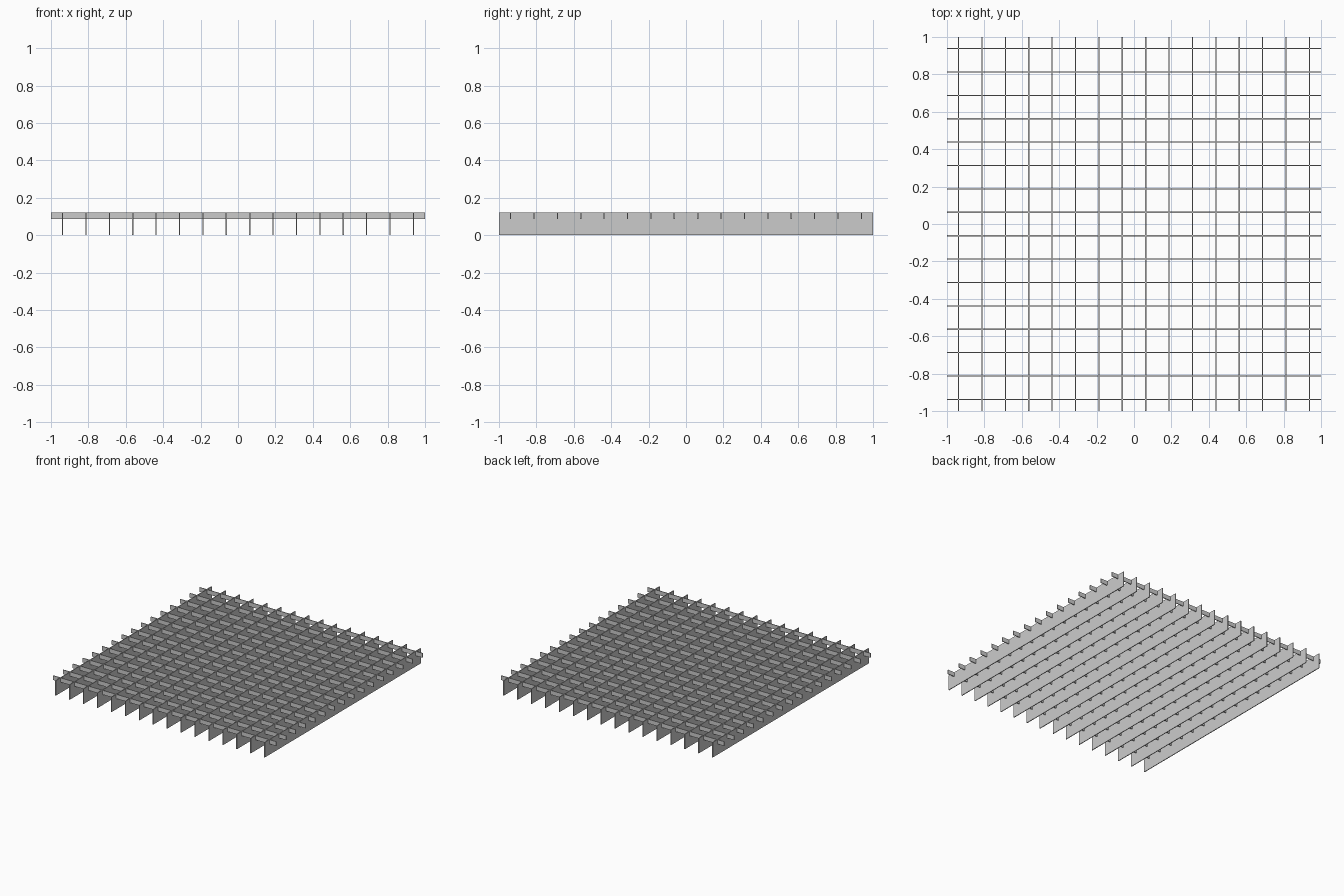
import bpy

if "Cube" in bpy.data.objects:
    bpy.data.objects.remove(bpy.data.objects["Cube"])

COUNT, PITCH = 16, 0.125
THICK, TOP = 0.006, 0.122
FIRST = -PITCH * (COUNT - 1) / 2


def bar_row(name, location, size, step):
    """One flat bar repeated along a direction."""
    bpy.ops.mesh.primitive_cube_add(size=1, location=location)
    bar = bpy.context.object
    bar.name = name
    bar.scale = size
    bpy.ops.object.transform_apply(location=False, rotation=False, scale=True)
    array = bar.modifiers.new("repeat", 'ARRAY')
    array.count = COUNT
    array.use_relative_offset = False
    array.use_constant_offset = True
    array.constant_offset_displace = step
    return bar


# Deep load bars running front to back
bar_row("bearing_bars", (FIRST, 0, TOP / 2), (THICK, 2, TOP), (PITCH, 0, 0))

# Shallow cross bars, flush with the top
DEPTH = 0.035
bar_row("cross_bars", (0, FIRST, TOP - DEPTH / 2), (2, THICK, DEPTH), (0, PITCH, 0))
